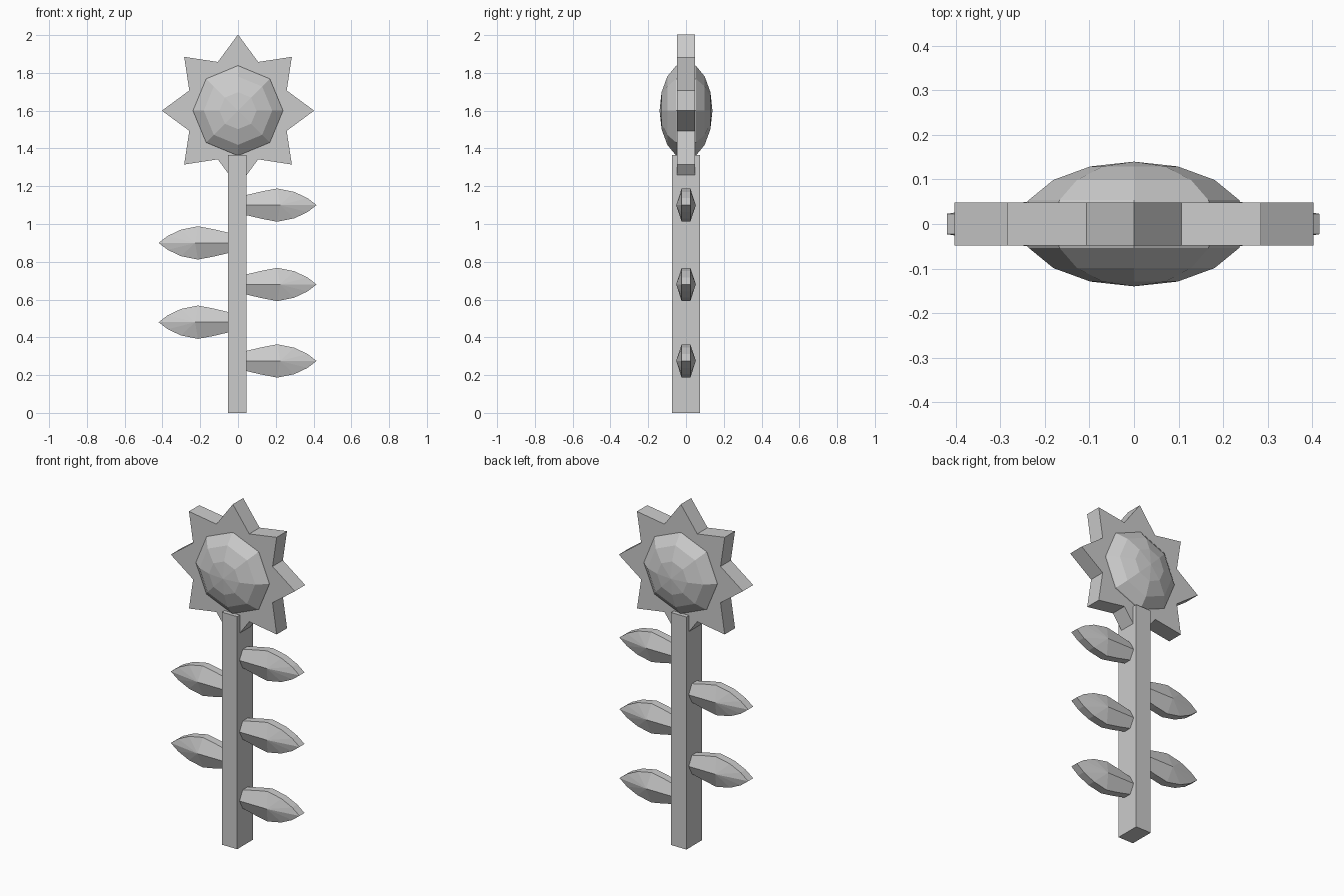
import bpy, bmesh
from math import sin, cos, pi
from mathutils import Matrix

old = bpy.data.objects.get("Cube")
if old:
    bpy.data.objects.remove(old, do_unlink=True)

GREY = (0.6, 0.6, 0.6, 1.0)
grey = bpy.data.materials.new("plain grey")
grey.use_nodes = True
grey.diffuse_color = GREY
grey.node_tree.nodes["Principled BSDF"].inputs["Base Color"].default_value = GREY

STEM_X = -0.004
HEAD_Z = 1.6


def finish(name, bm):
    """Turn a bmesh into a flat-shaded object."""
    bmesh.ops.recalc_face_normals(bm, faces=bm.faces[:])
    mesh = bpy.data.meshes.new(name)
    bm.to_mesh(mesh)
    bm.free()
    mesh.materials.append(grey)
    obj = bpy.data.objects.new(name, mesh)
    bpy.context.collection.objects.link(obj)
    return obj


# Square stem
def make_stem(height=1.365, width=0.1, depth=0.146):
    bm = bmesh.new()
    bmesh.ops.create_cube(bm, size=1)
    bmesh.ops.scale(bm, vec=(width, depth, height), verts=bm.verts)
    bmesh.ops.translate(bm, vec=(STEM_X, 0, height / 2), verts=bm.verts)
    finish("stem", bm)


# Eight-pointed star of petals, extruded front to back
def make_petals(points=8, outer=0.403, inner=0.279, half=0.048):
    bm = bmesh.new()
    ring = []
    for i in range(points * 2):
        r = inner if i % 2 else outer
        a = pi * i / points
        ring.append(bm.verts.new((r * sin(a), -half, HEAD_Z + r * cos(a))))
    face = bm.faces.new(ring)
    result = bmesh.ops.extrude_face_region(bm, geom=[face], use_keep_orig=True)
    moved = [v for v in result["geom"] if isinstance(v, bmesh.types.BMVert)]
    bmesh.ops.translate(bm, vec=(0, 2 * half, 0), verts=moved)
    finish("petals", bm)


# Flattened faceted ball with its poles facing front and back
def make_seed_head(radius=0.256, half_depth=0.14):
    bm = bmesh.new()
    bmesh.ops.create_uvsphere(bm, u_segments=8, v_segments=8, radius=1)
    bmesh.ops.rotate(bm, matrix=Matrix.Rotation(pi / 2, 3, 'X'), verts=bm.verts)
    bmesh.ops.scale(bm, vec=(radius, half_depth, radius), verts=bm.verts)
    bmesh.ops.translate(bm, vec=(0, 0, HEAD_Z), verts=bm.verts)
    finish("seed_head", bm)


# Leaf with a thin rim and a raised ridge on both sides
LEAF_EDGE = [(0.045, 0.053), (0.13, 0.073), (0.21, 0.088),
             (0.3, 0.07), (0.37, 0.037)]
LEAF_TIP = (0.418, 0)


def make_leaf(name, side, z, rim=0.023, ridge=0.052, peak_x=0.225):
    outline = LEAF_EDGE + [LEAF_TIP] + [(x, -h) for x, h in reversed(LEAF_EDGE)]
    bm = bmesh.new()

    def vert(x, y, h):
        return bm.verts.new((STEM_X / 2 + side * x, y, z + h))

    rims, bases = [], []
    for d in (-1, 1):
        loop = [vert(x, d * rim, h) for x, h in outline]
        base = vert(LEAF_EDGE[0][0], d * ridge, 0)
        peak = vert(peak_x, d * ridge, 0)
        # Flat panels beside the ridge, then a fan towards the tip
        bm.faces.new([base] + loop[:3] + [peak])
        bm.faces.new([base, peak] + loop[-3:])
        for a, b in zip(loop[2:-3], loop[3:-2]):
            bm.faces.new((peak, a, b))
        rims.append(loop)
        bases.append(base)
    front, back = rims
    for i in range(len(outline) - 1):
        bm.faces.new((front[i], front[i + 1], back[i + 1], back[i]))
    bm.faces.new((bases[0], front[0], back[0], bases[1], back[-1], front[-1]))
    finish(name, bm)


make_stem()
make_petals()
make_seed_head()
for i, z in enumerate((0.275, 0.68, 1.1)):
    make_leaf(f"left_leaf_{i + 1}", 1, z)
for i, z in enumerate((0.48, 0.9)):
    make_leaf(f"right_leaf_{i + 1}", -1, z)
